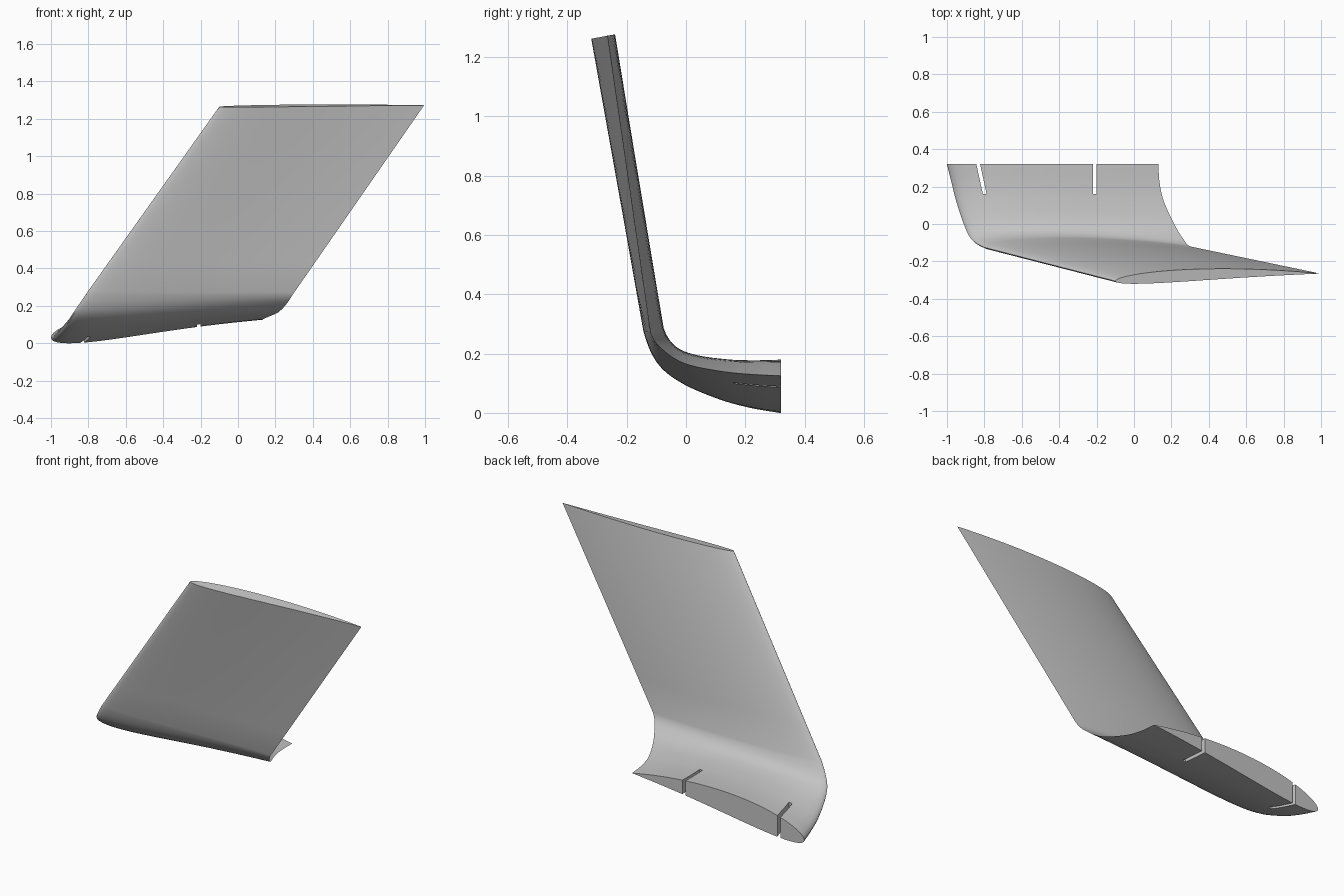
import bpy, bmesh, math
from mathutils import Vector

cube = bpy.data.objects.get("Cube")
if cube:
    bpy.data.objects.remove(cube, do_unlink=True)

grey = bpy.data.materials.new("satin grey")
grey.use_nodes = True
colour = (0.55, 0.55, 0.55, 1)
grey.diffuse_color = colour
grey.node_tree.nodes["Principled BSDF"].inputs["Base Color"].default_value = colour

# Sections from root to tip: leading edge, trailing edge,
# then tilt in degrees, half thickness and camber
STATIONS = [
    ((-1.0, .32, .03), (.13, .32, .125), (0, .07, .04)),
    ((-.975, .22, .045), (.137, .22, .13), (8, .063, .035)),
    ((-.95, .12, .07), (.16, .12, .14), (16, .055, .03)),
    ((-.91, 0, .118), (.215, 0, .165), (32, .045, .024)),
    ((-.87, -.08, .178), (.26, -.075, .21), (56, .037, .02)),
    ((-.80, -.125, .28), (.30, -.12, .27), (80, .0325, .018)),
    ((-.10, -.305, 1.264), (.995, -.265, 1.272), (80, .0325, .018)),
]
SIDE = 28      # points along each side of a section
STEPS = 6      # loft steps between bend stations


def flat(station):
    return [value for group in station for value in group]


def mix(a, b, f):
    return [u + (v - u) * f for u, v in zip(a, b)]


def spline(p, q, r, s, f):
    return [0.5 * (2 * b + (c - a) * f + (2 * a - 5 * b + 4 * c - d) * f ** 2
                   + (3 * b - a - 3 * c + d) * f ** 3)
            for a, b, c, d in zip(p, q, r, s)]


def airfoil(values):
    """Closed ring of points: trailing edge, upper side, nose, lower side."""
    nose, tail = Vector(values[:3]), Vector(values[3:6])
    tilt, half, camber = values[6:]
    normal = Vector((0, math.sin(math.radians(tilt)), math.cos(math.radians(tilt))))
    ring = []
    for i in range(2 * SIDE):
        t = (1 + math.cos(math.pi * i / SIDE)) / 2
        thick = 10 * (.2969 * math.sqrt(t) - .126 * t - .3516 * t ** 2
                      + .2843 * t ** 3 - .1036 * t ** 4)
        side = 1 if i < SIDE else -1
        offset = side * half * thick + camber * 4 * t * (1 - t)
        ring.append(nose.lerp(tail, t) + normal * offset)
    return ring


def make_object(name, bm):
    bmesh.ops.recalc_face_normals(bm, faces=bm.faces)
    mesh = bpy.data.meshes.new(name)
    bm.to_mesh(mesh)
    bm.free()
    mesh.materials.append(grey)
    obj = bpy.data.objects.new(name, mesh)
    bpy.context.collection.objects.link(obj)
    return obj


# Curved root blend followed by the straight blade
rows = [flat(s) for s in STATIONS]
tip = rows.pop()
before = mix(rows[0], rows[1], -1)
after = mix(rows[-1], tip, 0.12)
guide = [before] + rows + [after]
sections = [spline(*guide[k:k + 4], j / STEPS)
            for k in range(len(rows) - 1) for j in range(STEPS)]
sections += [mix(rows[-1], tip, j / STEPS) for j in range(STEPS + 1)]

bm = bmesh.new()
rings = [[bm.verts.new(p) for p in airfoil(s)] for s in sections]
count = 2 * SIDE
for low, high in zip(rings, rings[1:]):
    for i in range(count):
        n = (i + 1) % count
        bm.faces.new((low[i], low[n], high[n], high[i]))
bm.faces.new(rings[0])
bm.faces.new(rings[-1])
winglet = make_object("winglet", bm)


def cut_slot(name, start, end, width):
    """Cut a vertical slot from the root edge into the winglet."""
    bm = bmesh.new()
    outline = [(start - width, .33), (start + width, .33),
               (end + width, .16), (end - width, .16)]
    base = bm.faces.new([bm.verts.new((x, y, -.2)) for x, y in outline])
    extruded = bmesh.ops.extrude_face_region(bm, geom=[base])["geom"]
    top = [v for v in extruded if isinstance(v, bmesh.types.BMVert)]
    bmesh.ops.translate(bm, verts=top, vec=(0, 0, .6))
    cutter = make_object(name, bm)
    cutter.hide_render = True
    bpy.context.view_layer.objects.active = winglet
    mod = winglet.modifiers.new(name, "BOOLEAN")
    mod.operation = "DIFFERENCE"
    mod.solver = "EXACT"
    mod.object = cutter
    bpy.ops.object.modifier_apply(modifier=mod.name)
    bpy.data.objects.remove(cutter, do_unlink=True)


# Mounting slots in the root
cut_slot("front_slot", -.835, -.798, .01)
cut_slot("rear_slot", -.21, -.21, .01)

bpy.ops.object.select_all(action="DESELECT")
winglet.select_set(True)
bpy.context.view_layer.objects.active = winglet
bpy.ops.object.shade_smooth_by_angle(angle=math.radians(35))
